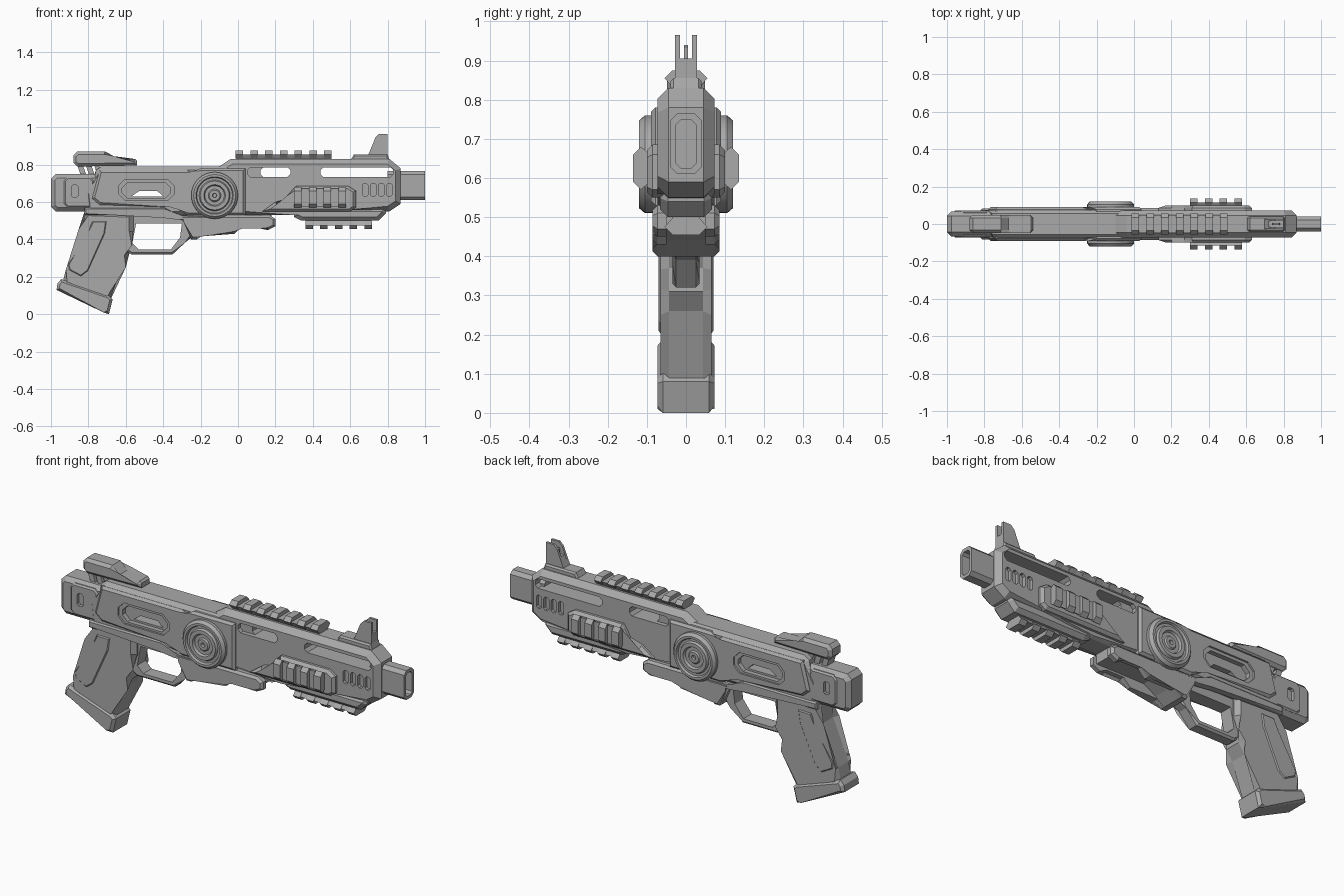
import bpy, bmesh, math
from mathutils import Matrix

old_cube = bpy.data.objects.get("Cube")
if old_cube:
    bpy.data.objects.remove(old_cube, do_unlink=True)

GREY = (.4, .4, .4, 1)
gunmetal = bpy.data.materials.new("plain_grey")
gunmetal.use_nodes = True
gunmetal.diffuse_color = GREY
gunmetal.node_tree.nodes["Principled BSDF"].inputs["Base Color"].default_value = GREY


def finish(name, bm):
    """Turn a bmesh into a named grey object."""
    bmesh.ops.recalc_face_normals(bm, faces=bm.faces)
    mesh = bpy.data.meshes.new(name)
    bm.to_mesh(mesh)
    bm.free()
    mesh.materials.append(gunmetal)
    obj = bpy.data.objects.new(name, mesh)
    bpy.context.collection.objects.link(obj)
    return obj


def box(left, right, low, high, corner=.015):
    """Outline of a rectangle with cut corners."""
    c = corner
    return [(left, low + c), (left + c, low), (right - c, low), (right, low + c),
            (right, high - c), (right - c, high), (left + c, high), (left, high - c)]


def add_prism(bm, outline, start, end, bevel_ends, chamfer, place):
    """Extrude an x-z outline along y and chamfer the chosen end caps."""
    rings = [[bm.verts.new(place @ Matrix.Translation((x, y, z)).translation)
              for x, z in outline] for y in (start, end)]
    caps = [bm.faces.new(ring) for ring in rings]
    count = len(outline)
    for i in range(count):
        j = (i + 1) % count
        bm.faces.new((rings[0][i], rings[0][j], rings[1][j], rings[1][i]))
    if chamfer:
        edges = {e for k in bevel_ends for e in caps[k].edges}
        bmesh.ops.bevel(bm, geom=list(edges), offset=chamfer, segments=1,
                        affect='EDGES', profile=.5)


def slab(name, outline, inner, outer, chamfer=0, place=Matrix()):
    """Centred slab when inner is zero, otherwise a plate on each side."""
    bm = bmesh.new()
    if inner == 0:
        add_prism(bm, outline, -outer, outer, (0, 1), chamfer, place)
    else:
        for side in (-1, 1):
            add_prism(bm, outline, side * inner, side * outer, (1,), chamfer, place)
    return finish(name, bm)


def cut(targets, outline, inner, outer, place=Matrix()):
    """Cut a slab shape out of the targets and discard the cutter."""
    cutter = slab("cutter", outline, inner, outer, place=place)
    cutter.hide_render = True
    for obj in targets:
        mod = obj.modifiers.new("cut", 'BOOLEAN')
        mod.operation, mod.object, mod.solver = 'DIFFERENCE', cutter, 'EXACT'
        bpy.context.view_layer.update()
        graph = bpy.context.evaluated_depsgraph_get()
        mesh = bpy.data.meshes.new_from_object(obj.evaluated_get(graph))
        obj.modifiers.clear()
        obj.data = mesh
    bpy.data.objects.remove(cutter, do_unlink=True)


def along_x(x, y=0, z=0, roll=0):
    """Placement that turns a slab's depth along x."""
    return (Matrix.Translation((x, y, z)) @ Matrix.Rotation(roll, 4, 'X')
            @ Matrix.Rotation(-math.pi / 2, 4, 'Z'))


PITCH, TOOTH = .079, .02
TOOTH_SECTION = [(-.055, 0), (-.035, .02), (.035, .02), (.055, 0), (.035, -.022), (-.035, -.022)]


def rail(name, start, count, y, z, roll):
    """Toothed accessory rail running along x."""
    bm = bmesh.new()
    for i in range(count):
        add_prism(bm, TOOTH_SECTION, -TOOTH, TOOTH, (), 0,
                  along_x(start + TOOTH + i * PITCH, y, z, roll))
    half = (count - 1) * PITCH / 2 + TOOTH
    bar = [(-.048, 0), (.048, 0), (.032, -.028), (-.032, -.028)]
    add_prism(bm, bar, -half + .001, half - .001, (), 0, along_x(start + half, y, z, roll))
    return finish(name, bm)


# Front body with through slots and small vents
front_body = slab("front_body", [(-.1, .79), (-.04, .83), (.81, .83), (.87, .78), (.87, .59),
                                 (.81, .55), (.3, .53), (-.1, .53)], 0, .073, .028)
cut([front_body], box(.05, .2, .735, .785), .05, .2)
for left, right in ((.12, .28), (.44, .83)):
    cut([front_body], box(left, right, .735, .785), 0, .2)
for i in range(4):
    x = .665 + i * .043
    cut([front_body], box(x, x + .03, .63, .7, .009), .055, .2)

# Barrel: hollow rounded tube
barrel = slab("barrel", box(-.04, .04, .61, .765, .018), 0, .1, place=along_x(.9))
cut([barrel], box(-.026, .026, .626, .748, .012), 0, .08, along_x(1))

# Receiver core, raised side plates and lower band
receiver = slab("receiver", [(-.76, .77), (-.73, .79), (.04, .79), (.04, .53), (-.81, .53),
                             (-.81, .58), (-.78, .65)], 0, .076, .02)
side_plates = slab("receiver_side_plates",
                   [(-.74, .77), (-.27, .77), (-.24, .75), (-.2, .78), (.04, .78), (.04, .53),
                    (-.27, .53), (-.36, .585), (-.74, .585), (-.78, .62)], .06, .09, .012)
slab("lower_band", [(-.82, .57), (-.39, .57), (-.3, .52), (.04, .52), (.04, .505),
                    (-.32, .505), (-.4, .515), (-.66, .53), (-.82, .53)], .05, .083, .008)
cut([side_plates], box(-.64, -.34, .61, .72, .035), .08, .2)
cut([receiver, side_plates], box(-.62, -.36, .62, .705, .03), .055, .2)
cut([receiver], [(-.57, .63), (-.53, .658), (-.43, .658), (-.4, .63)], 0, .2)

# Side dials: concentric stepped rings
DIAL = [(.125, .07), (.125, .105), (.112, .12), (.1, .12), (.095, .108), (.083, .108),
        (.077, .12), (.058, .12), (.052, .108), (.034, .108), (.028, .115), (.012, .115),
        (.01, .1)]
bm = bmesh.new()
for side in (-1, 1):
    rings = []
    for radius, depth in DIAL:
        angles = [math.tau * i / 32 for i in range(32)]
        rings.append([bm.verts.new((-.125 + radius * math.cos(a), side * depth,
                                    .635 + radius * math.sin(a))) for a in angles])
    for ring, after in zip(rings, rings[1:]):
        for i in range(32):
            j = (i + 1) % 32
            bm.faces.new((ring[i], ring[j], after[j], after[i]))
    bm.faces.new(rings[0])
    bm.faces.new(rings[-1])
dials = finish("side_dials", bm)
bpy.context.view_layer.objects.active = dials
dials.select_set(True)
bpy.ops.object.shade_smooth_by_angle(angle=math.radians(25))
dials.select_set(False)

# Lower hook: solid core with side cheeks
slab("lower_hook_core", [(-.34, .54), (-.29, .49), (-.25, .4), (-.22, .4), (-.17, .44),
                         (-.1, .48), (.18, .48), (.18, .54)], 0, .055)
slab("lower_hook_cheeks", [(-.35, .53), (-.28, .5), (-.25, .4), (-.22, .4), (-.18, .43),
                           (-.02, .43), (.02, .47), (.12, .47), (.16, .45), (.2, .47),
                           (.2, .51), (.17, .53)], .05, .085, .012)

# Trigger guard
guard = slab("trigger_guard", [(-.62, .54), (-.6, .34), (-.57, .32), (-.35, .32), (-.29, .39),
                               (-.25, .41), (-.25, .54)], 0, .035, .01)
cut([guard], [(-.545, .485), (-.3, .485), (-.31, .41), (-.36, .345), (-.53, .345), (-.565, .38)],
    0, .2)

# Grip, side panels and base cap
slab("grip", [(-.82, .55), (-.56, .54), (-.56, .44), (-.59, .37), (-.585, .31), (-.62, .26),
              (-.69, .06), (-.94, .16), (-.92, .24), (-.83, .45)], 0, .065, .022)
grip_panel = slab("grip_panels", [(-.78, .5), (-.7, .5), (-.71, .43), (-.8, .23), (-.84, .2),
                                  (-.905, .235), (-.91, .27), (-.79, .44)], .05, .07, .008)
slab("grip_cap", [(-.945, .188), (-.965, .165), (-.97, .13), (-.72, .01), (-.69, 0), (-.67, .08),
                  (-.69, .1)], 0, .073, .014)

# Rear block with side pads and slots
rear_block = slab("rear_block", box(-1, -.72, .55, .75, .025), 0, .066, .022)
rear_pads = slab("rear_pads", box(-.93, -.77, .57, .735, .02), .05, .073, .008)
cut([rear_block, rear_pads], box(-.89, -.855, .625, .69, .008), .055, .2)

# Rear sight on slanted struts
slab("rear_sight", [(-.88, .85), (-.86, .87), (-.71, .87), (-.67, .83), (-.55, .83), (-.54, .82),
                    (-.54, .795), (-.86, .79), (-.88, .81)], 0, .048, .015)
for i in range(3):
    x = -.86 + i * .045
    slab("rear_sight_strut", [(x, .8), (x + .03, .8), (x + .05, .74), (x + .02, .74)], 0, .03)

# Front sight: base, block, twin prongs and centre pin
slab("front_sight_base", [(.6, .82), (.62, .855), (.8, .855), (.81, .82)], 0, .04, .008)
slab("front_sight_block", [(.69, .84), (.72, .905), (.8, .905), (.8, .84)], 0, .028)
slab("front_sight_prongs", [(.7, .86), (.735, .945), (.755, .965), (.8, .965), (.8, .86)],
     .015, .028)
slab("front_sight_pin", box(.74, .78, .89, .94, .005), 0, .005)

# Side housings and underside body that carry the rails
slab("side_housings", [(.13, .55), (.2, .6), (.27, .62), (.31, .685), (.59, .685), (.63, .66),
                       (.63, .57), (.6, .55)], .06, .1, .014)
slab("under_body", [(.3, .57), (.3, .52), (.34, .5), (.75, .5), (.79, .54), (.79, .57)],
     0, .066, .02)
rail("top_rail", -.013, 7, 0, .855, 0)
rail("under_rail", .36, 5, 0, .475, math.pi)
rail("left_rail", .3, 4, .115, .625, -math.pi / 2)
rail("right_rail", .3, 4, -.115, .625, math.pi / 2)
